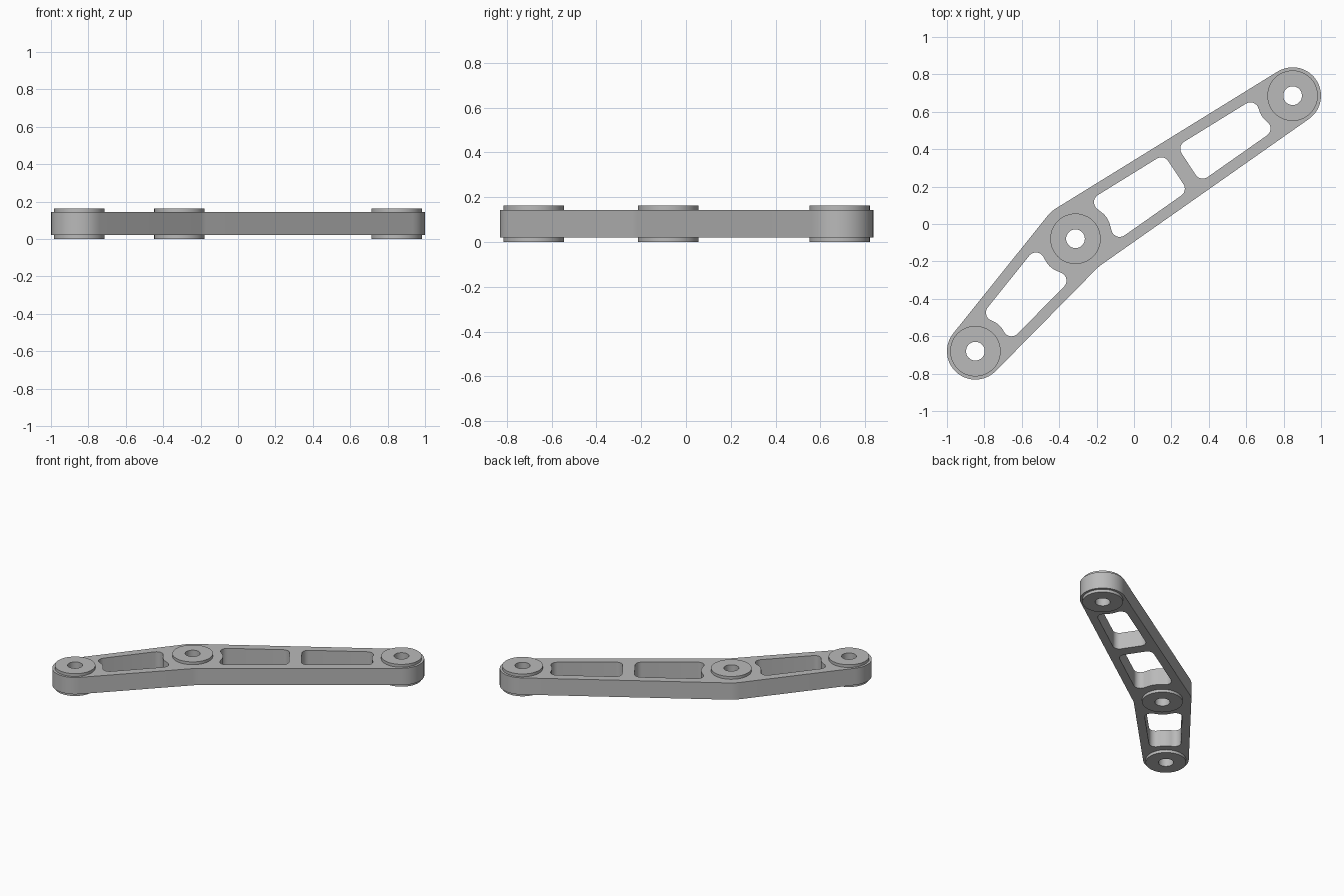
import bpy
import math
from mathutils import Vector
from mathutils.geometry import intersect_line_line_2d

cube = bpy.data.objects.get("Cube")
if cube:
    bpy.data.objects.remove(cube)

# Pivot centres and body radius around each
REAR, ELBOW, FRONT = Vector((-0.848, -0.68)), Vector((-0.313, -0.079)), Vector((0.848, 0.686))
END_R, ELBOW_R = 0.152, 0.193
BOSS_R, BORE_R, WALL = 0.135, 0.05, 0.057
MID_Z, BODY_H, BOSS_H = 0.082, 0.123, 0.164

metal = bpy.data.materials.new("grey metal")
metal.use_nodes = True
GREY = (0.49, 0.49, 0.49, 1)
metal.diffuse_color = GREY
metal.node_tree.nodes["Principled BSDF"].inputs["Base Color"].default_value = GREY


def arc(c, r, a0, a1, n):
    return [c + r * Vector((math.cos(a0 + (a1 - a0) * i / n), math.sin(a0 + (a1 - a0) * i / n)))
            for i in range(n + 1)]


def circle(c, r, n=48):
    return arc(c, r, 0, math.tau, n)[:-1]


def tangent(p, rp, q, rq, side):
    """Outer tangent of two circles; side is +1 for the left of p to q."""
    d = q - p
    k = (rp - rq) / d.length
    d.normalize()
    n = d * k + side * Vector((-d.y, d.x)) * math.sqrt(1 - k * k)
    return p + n * rp, q + n * rq


def fillet(corner, before, after, r, n=7):
    """Points of a rounded corner."""
    u, v = (before - corner).normalized(), (after - corner).normalized()
    half = u.angle(v) / 2
    c = corner + (u + v).normalized() * r / math.sin(half)
    a, b = [corner + w * r / math.tan(half) - c for w in (u, v)]
    a0 = math.atan2(a.y, a.x)
    turn = math.atan2(a.x * b.y - a.y * b.x, a.dot(b))
    return arc(c, r, a0, a0 + turn, n)


def rounded(points, radii):
    out = []
    for i, p in enumerate(points):
        out += fillet(p, points[i - 1], points[(i + 1) % len(points)], radii[i])
    return out


def pocket(p, rp, q, rq, start, end, bulge_start, bulge_end):
    """Opening between two pivots, its ends optionally curving around a boss."""
    length, d = (q - p).length, (q - p).normalized()

    def rim(side, along):
        a, b = tangent(p, rp - WALL, q, rq - WALL, side)
        t = (along - (a - p).dot(d)) / (b - a).dot(d)
        return a + (b - a) * t
    dip = 0.035
    lo, hi = start - dip * bulge_start, length - end + dip * bulge_end
    pts, radii = [rim(1, lo), rim(-1, lo), rim(-1, hi), rim(1, hi)], [0.045] * 4
    if bulge_end:
        pts.insert(3, p + d * (length - end - 0.008))
        radii.insert(3, 0.12)
    if bulge_start:
        pts.insert(1, p + d * (start + 0.008))
        radii.insert(1, 0.12)
    return rounded(pts, radii)


def plate(name, loops, height):
    """Extrude filled loops; inner loops become holes."""
    cu = bpy.data.curves.new(name, 'CURVE')
    cu.dimensions, cu.fill_mode, cu.extrude = '2D', 'BOTH', height / 2
    for loop in loops:
        s = cu.splines.new('POLY')
        s.points.add(len(loop) - 1)
        for pt, v in zip(s.points, loop):
            pt.co = (v.x, v.y, 0, 1)
        s.use_cyclic_u = True
    ob = bpy.data.objects.new(name, cu)
    bpy.context.collection.objects.link(ob)
    bpy.ops.object.select_all(action='DESELECT')
    ob.select_set(True)
    bpy.context.view_layer.objects.active = ob
    bpy.ops.object.convert(target='MESH')
    ob = bpy.context.object
    ob.location.z = MID_Z
    bpy.ops.object.mode_set(mode='EDIT')
    bpy.ops.mesh.select_all(action='SELECT')
    bpy.ops.mesh.remove_doubles(threshold=0.0001)
    bpy.ops.mesh.normals_make_consistent(inside=False)
    bpy.ops.object.mode_set(mode='OBJECT')
    bpy.ops.object.shade_smooth_by_angle(angle=math.radians(30))
    ob.data.materials.clear()
    ob.data.materials.append(metal)
    return ob


def sweep(c, r, a, b, n):
    """Clockwise arc about c from point a to point b."""
    a0, a1 = [math.atan2(w.y - c.y, w.x - c.x) for w in (a, b)]
    return arc(c, r, a0, a0 - (a0 - a1) % math.tau, n)


# Bent arm outline: wraps around the three pivots, with a soft inner bend
up_a, up_b = tangent(REAR, END_R, ELBOW, ELBOW_R, 1)
up_c, up_d = tangent(ELBOW, ELBOW_R, FRONT, END_R, 1)
low_a, low_b = tangent(REAR, END_R, ELBOW, ELBOW_R, -1)
low_c, low_d = tangent(ELBOW, ELBOW_R, FRONT, END_R, -1)
bend = intersect_line_line_2d(low_a, low_b, low_c, low_d).to_2d()
outline = (sweep(REAR, END_R, low_a, up_a, 20) + sweep(ELBOW, ELBOW_R, up_b, up_c, 5)
           + sweep(FRONT, END_R, up_d, low_d, 20) + fillet(bend, low_d, low_a, 0.2, 4))

# Three weight-saving openings, the front two split by a rib
span = (FRONT - ELBOW).length
openings = [
    pocket(REAR, END_R, ELBOW, ELBOW_R, 0.19, 0.2, 1, 1),
    pocket(ELBOW, ELBOW_R, FRONT, END_R, 0.2, span - 0.643, 1, 0),
    pocket(ELBOW, ELBOW_R, FRONT, END_R, 0.725, 0.2, 0, 1),
]
pivots = {"rear": REAR, "elbow": ELBOW, "front": FRONT}
seats = [circle(c, BOSS_R) for c in pivots.values()]
plate("arm_body", [outline] + openings + seats, BODY_H)

# Bored bushings standing proud of both faces
for label, c in pivots.items():
    plate(label + "_bushing", [circle(c, BOSS_R), circle(c, BORE_R)], BOSS_H)
